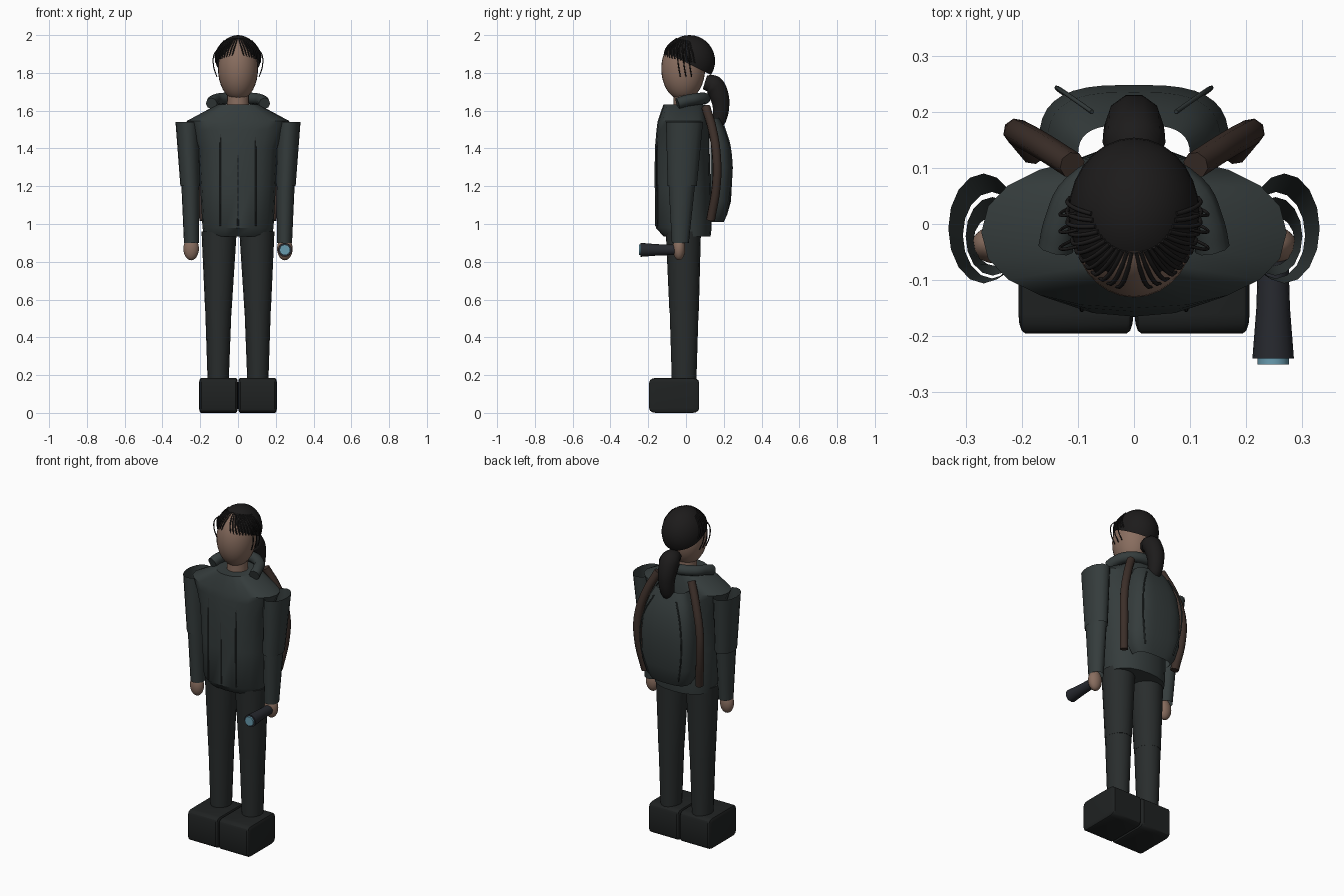
import bpy, bmesh, math
from mathutils import Vector

if "Cube" in bpy.data.objects:
    bpy.data.objects.remove(bpy.data.objects["Cube"])


def material(name, rgb):
    m = bpy.data.materials.new(name)
    m.diffuse_color = (*rgb, 1)
    m.use_nodes = True
    m.node_tree.nodes["Principled BSDF"].inputs["Base Color"].default_value = m.diffuse_color
    return m


CLOTH = material("dark_cloth", (0.035, 0.045, 0.045))
TROUSER = material("trouser_cloth", (0.022, 0.026, 0.026))
BOOT = material("boot_leather", (0.014, 0.016, 0.016))
SKIN = material("skin", (0.25, 0.155, 0.115))
HAIR = material("hair", (0.012, 0.011, 0.011))
STRAP = material("strap_leather", (0.045, 0.028, 0.022))
METAL = material("torch_metal", (0.02, 0.022, 0.028))
GLASS = material("torch_glass", (0.14, 0.33, 0.43))


def finish(bm, name, mat, angle=40):
    bmesh.ops.recalc_face_normals(bm, faces=bm.faces)
    me = bpy.data.meshes.new(name)
    bm.to_mesh(me)
    bm.free()
    ob = bpy.data.objects.new(name, me)
    bpy.context.collection.objects.link(ob)
    me.materials.append(mat)
    bpy.ops.object.select_all(action='DESELECT')
    ob.select_set(True)
    bpy.context.view_layer.objects.active = ob
    bpy.ops.object.shade_smooth_by_angle(angle=math.radians(angle))
    return ob


def spow(v, e):
    return math.copysign(abs(v) ** e, v)


def loft(name, rings, mat, n=16, caps=True, e=1.0, sweep=2 * math.pi):
    """Skin rings of (cx, cy, z, rx, ry); a partial sweep leaves the shell open."""
    bm = bmesh.new()
    closed = sweep > 6.28
    count = n if closed else n + 1
    rows = []
    for cx, cy, z, rx, ry in rings:
        ang = [sweep * i / n for i in range(count)]
        rows.append([bm.verts.new((cx + rx * spow(math.cos(a), e),
                                   cy + ry * spow(math.sin(a), e), z)) for a in ang])
    for a, b in zip(rows, rows[1:]):
        for i in range(n):
            j = (i + 1) % count
            bm.faces.new((a[i], a[j], b[j], b[i]))
    if caps and closed:
        bm.faces.new(rows[0])
        bm.faces.new(rows[-1])
    return finish(bm, name, mat)


def ball(name, c, r, mat, cut=None):
    bm = bmesh.new()
    bmesh.ops.create_uvsphere(bm, u_segments=28, v_segments=18, radius=1)
    for v in bm.verts:
        v.co = Vector((c[i] + r[i] * v.co[i] for i in range(3)))
    if cut:
        bmesh.ops.bisect_plane(bm, geom=bm.verts[:] + bm.edges[:] + bm.faces[:],
                               plane_co=cut[0], plane_no=cut[1], clear_inner=True)
    return finish(bm, name, mat)


def tube(name, paths, r, mat, res=2):
    """Smooth round tubes through points (x, y, z[, radius factor])."""
    cu = bpy.data.curves.new(name, 'CURVE')
    cu.dimensions = '3D'
    cu.bevel_depth, cu.bevel_resolution, cu.resolution_u = r, res, 5
    cu.use_fill_caps = True
    for pts in paths:
        sp = cu.splines.new('BEZIER')
        sp.bezier_points.add(len(pts) - 1)
        for bp, p in zip(sp.bezier_points, pts):
            bp.co = p[:3]
            bp.handle_left_type = bp.handle_right_type = 'AUTO'
            bp.radius = p[3] if len(p) > 3 else 1
    ob = bpy.data.objects.new(name, cu)
    bpy.context.collection.objects.link(ob)
    cu.materials.append(mat)
    return ob


# limbs, boots and straps on both sides
for s, side in ((-1, "left"), (1, "right")):
    bm = bmesh.new()
    bmesh.ops.create_cube(bm, size=1)
    bmesh.ops.bevel(bm, geom=bm.edges[:], offset=0.13, segments=3, profile=0.5, affect='EDGES')
    for v in bm.verts:
        x = v.co.x * 0.205
        # thin side bevel, broad front, top and bottom bevel
        edge = 0.1025 - abs(x)
        x = math.copysign(0.1025 - edge * 0.45, x)
        v.co = (s * 0.1035 + x, -0.0625 + v.co.y * 0.265, 0.0925 + v.co.z * 0.185)
    finish(bm, side + "_boot", BOOT, 30)
    loft(side + "_lower_leg", [(s * .105, -.01, .17, .056, .065), (s * .104, -.01, .56, .07, .077)], TROUSER)
    loft(side + "_upper_leg", [(s * .104, -.01, .54, .07, .078), (s * .1, -.014, .96, .093, .093)], TROUSER)
    # sleeves are open tubes
    loft(side + "_upper_sleeve", [(s * .268, -.008, 1.54, .063, .098),
                                  (s * .253, -.02, 1.2, .052, .077)], CLOTH, caps=False)
    loft(side + "_lower_sleeve", [(s * .252, -.022, 1.21, .048, .07),
                                  (s * .246, -.03, .9, .04, .045)], CLOTH, caps=False)
    ball(side + "_hand", (s * .248, -.037, .87), (.041, .033, .062), SKIN)
    tube(side + "_pack_strap", [[(s * .11, .105, 1.62), (s * .165, .14, 1.5), (s * .205, .162, 1.35),
                                 (s * .205, .16, 1.2), (s * .18, .13, 1.02)]], .024, STRAP)
    tube(side + "_pack_seam", [[(s * .075, .2, 1.52), (s * .125, .235, 1.4), (s * .135, .24, 1.22),
                                (s * .1, .215, 1.05)]], .004, CLOTH, 1)

# jacket body
loft("jacket", [(0, .005, .935, .18, .125), (0, -.012, .98, .188, .148), (0, -.017, 1.2, .2, .147),
                (0, -.02, 1.4, .212, .145), (0, -.016, 1.5, .25, .14), (0, -.015, 1.545, .272, .135),
                (0, -.008, 1.632, .11, .112)], CLOTH, n=20, e=.9)
tube("jacket_seams", [[(x, y, .99), (x, y - .002, 1.2), (x, y, 1.4), (x, y + .008, 1.5)]
                      for x, y in ((-.093, -.151), (0, -.16), (.093, -.151))], .004, TROUSER, 1)

# rolled collar, open at the front
half = [(.14, -.045, 1.638), (.13, .0, 1.652), (.1, .06, 1.662)]
tube("collar", [[(-x, y, z) for x, y, z in half] + [(0, .1, 1.665)] + half[::-1]], .031, CLOTH)

# backpack shell, open towards the body
loft("backpack", [(0, .13, 1.01, .12, .07), (0, .13, 1.05, .15, .088), (0, .13, 1.12, .168, .108),
                  (0, .13, 1.3, .17, .118), (0, .13, 1.42, .155, .105), (0, .125, 1.5, .13, .083),
                  (0, .115, 1.56, .1, .062)], CLOTH, n=18, e=.65, sweep=math.pi)

# head and neck
loft("neck", [(0, -.005, 1.58, .06, .06), (0, -.005, 1.74, .058, .06)], SKIN)
ball("head", (0, -.015, 1.822), (.106, .116, .168), SKIN)

# hair cap, trimmed on a slope from forehead to nape
hc, hr = Vector((0, .018, 1.863)), Vector((.117, .136, .137))
ball("hair_cap", hc, hr, HAIR, ((0, -.1, 1.905), (0, .5, 1)))

# combed strands along the hairline
strands = []
for i in range(24):
    a = math.radians(-180 + 180 * i / 23)
    path = []
    for k, (el, out) in enumerate(((50, 1.0), (32, 1.02), (14, 1.05), (0, 1.0))):
        b = a + math.copysign(.07 * k, math.cos(a))
        drop = 0 if k < 3 else -.01 * abs(math.cos(a))
        e = math.radians(el + 10 * abs(math.sin(a)))
        path.append((hc.x + hr.x * out * math.cos(e) * math.cos(b),
                     hc.y + hr.y * out * math.cos(e) * math.sin(b),
                     hc.z + hr.z * math.sin(e) + drop))
    strands.append(path)
tube("hair_strands", strands, .004, HAIR, 1)
tube("loose_locks", [[(s * .1, y, 1.93), (s * .125, y - .005, 1.9), (s * .13, y, 1.84), (s * .112, y + .01, 1.78)]
                     for s in (-1, 1) for y in (-.04, -.01, .02)], .003, HAIR, 1)

# ponytail
tube("ponytail", [[(0, .1, 1.75, .7), (0, .145, 1.735, 1), (0, .175, 1.68, .95), (0, .185, 1.61, .8),
                   (0, .175, 1.55, .7), (0, .16, 1.5, .35)]], .056, HAIR, 3)

# hand torch, pointing forward
body = loft("torch_body", [(0, 0, .055, .027, .027), (0, 0, .15, .03, .03), (0, 0, .24, .037, .037)], METAL)
lens = loft("torch_lens", [(0, 0, .235, .028, .028), (0, 0, .25, .028, .028)], GLASS)
for ob in (body, lens):
    ob.rotation_euler.x = math.pi / 2
    ob.location = (.248, 0, .863)
